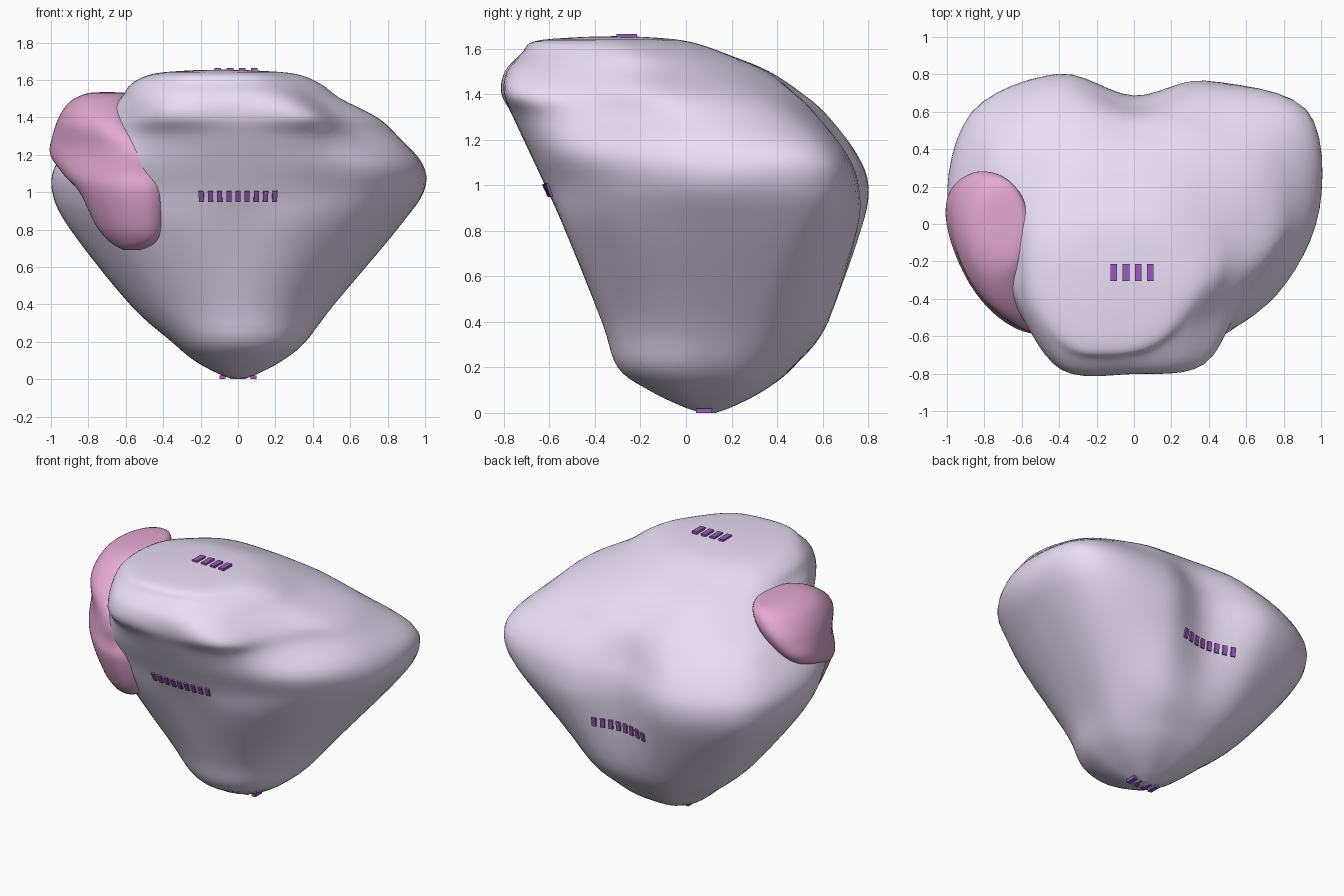
import bpy, bmesh, math
from mathutils import Vector, Matrix
from mathutils.bvhtree import BVHTree

if "Cube" in bpy.data.objects:
    bpy.data.objects.remove(bpy.data.objects["Cube"])


def material(name, rgb):
    m = bpy.data.materials.new(name)
    m.diffuse_color = (*rgb, 1)
    m.use_nodes = True
    m.node_tree.nodes["Principled BSDF"].inputs["Base Color"].default_value = m.diffuse_color
    return m


def catmull(p0, p1, p2, p3, t):
    return 0.5 * (2 * p1 + (p2 - p0) * t + (2 * p0 - 5 * p1 + 4 * p2 - p3) * t * t
                  + (3 * p1 - p0 - 3 * p2 + p3) * t ** 3)


def resample(pts, steps, closed):
    """Smooth curve through a list of vectors."""
    n, out = len(pts), []
    get = (lambda i: pts[i % n]) if closed else (lambda i: pts[max(0, min(n - 1, i))])
    for i in range(n if closed else n - 1):
        out += [catmull(get(i - 1), get(i), get(i + 1), get(i + 2), s / steps) for s in range(steps)]
    return out if closed else out + [pts[-1]]


def loft(name, rings, around, up, mat):
    """Smooth closed skin through a stack of rings."""
    rings = [resample(r, around, True) for r in rings]
    cols = [resample(list(c), up, False) for c in zip(*rings)]
    bm = bmesh.new()
    grid = [[bm.verts.new(p) for p in row] for row in zip(*cols)]
    n = len(grid[0])
    for a, b in zip(grid, grid[1:]):
        for i in range(n):
            bm.faces.new((a[i], a[(i + 1) % n], b[(i + 1) % n], b[i]))
    bm.faces.new(grid[0][::-1])
    bm.faces.new(grid[-1])
    bmesh.ops.recalc_face_normals(bm, faces=bm.faces)
    for f in bm.faces:
        f.smooth = True
    tree = BVHTree.FromBMesh(bm)
    add(name, bm, mat)
    return tree


def add(name, bm, mat):
    me = bpy.data.meshes.new(name)
    bm.to_mesh(me)
    bm.free()
    me.materials.append(mat)
    ob = bpy.data.objects.new(name, me)
    bpy.context.collection.objects.link(ob)
    return ob


lavender = material("lavender", (0.82, 0.74, 0.92))
pink = material("pink", (0.78, 0.40, 0.64))
purple = material("purple", (0.32, 0.10, 0.50))

# Gland body: contours as z, centre x, centre y, then radius every 30 degrees from +x
contours = [
    (0.20, 0, 0.10, .36, .39, .39, .37, .40, .39, .35, .36, .38, .40, .40, .38),
    (0.40, 0, 0.10, .50, .57, .58, .52, .58, .62, .57, .52, .48, .47, .48, .48),
    (0.80, 0, 0.10, .83, .92, .75, .58, .77, .93, .89, .79, .69, .63, .69, .76),
    (1.00, 0, 0.10, .98, 1.04, .76, .58, .81, 1.0, .99, .89, .77, .72, .76, .87),
    (1.15, 0, 0.05, .97, 1.05, .75, .58, .80, .98, .97, .88, .79, .74, .78, .87),
    (1.30, 0, 0.00, .85, .86, .66, .57, .72, .88, .84, .78, .80, .76, .78, .73),
    (1.40, 0, -.10, .74, .75, .65, .58, .70, .77, .74, .71, .78, .70, .75, .63),
    (1.50, -.05, -.20, .60, .60, .58, .56, .62, .62, .58, .60, .65, .59, .62, .54),
    (1.58, -.10, -.25, .54, .49, .46, .42, .45, .48, .47, .49, .51, .47, .48, .48),
]


def contour(row, scale=1.0, z=None, shift=0.0):
    h, cx, cy, *radii = row
    return [Vector((cx + scale * r * math.cos(i * math.pi / 6),
                    cy + shift + scale * r * math.sin(i * math.pi / 6),
                    h if z is None else z)) for i, r in enumerate(radii)]


rings = [contour(contours[0], s, z) for s, z in ((0.08, 0.0), (0.3, 0.03), (0.66, 0.1))]
rings += [contour(r) for r in contours]
rings += [contour(contours[-1], s, z, -0.06) for s, z in ((0.76, 1.632), (0.38, 1.65), (0.04, 1.655))]
body = loft("gland_body", rings, 6, 5, lavender)

# Lesion: slanted stack of ellipses (z, centre x, centre y, long, thick, turn)
lesion = []
for z, cx, cy, long, thick, turn in (
        (0.69, -.57, -.34, .04, .04, -42), (0.73, -.56, -.35, .14, .09, -42),
        (0.82, -.58, -.36, .21, .13, -42), (1.00, -.62, -.37, .27, .16, -42),
        (1.10, -.67, -.30, .34, .18, -47), (1.22, -.72, -.19, .44, .19, -57),
        (1.36, -.75, -.10, .39, .20, -72), (1.47, -.73, -.03, .30, .18, -82),
        (1.525, -.70, 0, .20, .12, -86), (1.535, -.70, 0, .04, .03, -86)):
    turned = Matrix.Rotation(math.radians(turn), 3, 'Z')
    lesion.append([Vector((cx, cy, z)) + turned @ Vector((long * math.cos(a), thick * math.sin(a), 0))
                   for a in (i * math.pi / 6 for i in range(12))])
loft("lesion", lesion, 4, 5, pink)

# Orientation markers: plain rows of small blocks on the surface, at start point along a direction
for name, start, aim, length, tall, count in (
        ("posterior_marker", (0, -1.5, 0.98), (0, 1, 0), 0.44, 0.06, 9),
        ("anterior_marker", (0, 1.5, 0.72), (0, -1, 0), 0.42, 0.06, 8),
        ("base_marker", (-0.01, -0.26, 2.5), (0, 0, -1), 0.26, 0.09, 4),
        ("apex_marker", (0, 0.08, -1), (0, 0, 1), 0.22, 0.07, 4)):
    bm = bmesh.new()
    for i in range(count):
        x = length * ((i + 0.5) / count - 0.5)
        hit, normal, _, _ = body.ray_cast(Vector(start) + Vector((x, 0, 0)), Vector(aim))
        if abs(aim[2]) == 1:
            hit.z = 1.655 if aim[2] < 0 else 0.01
            normal = -Vector(aim)
        m = Matrix.Translation(hit) @ normal.to_track_quat('Z', 'Y').to_matrix().to_4x4()
        size = Matrix.Diagonal((length / count * 0.55, tall, 0.02, 1))
        bmesh.ops.create_cube(bm, size=1, matrix=m @ size)
    add(name, bm, purple)
